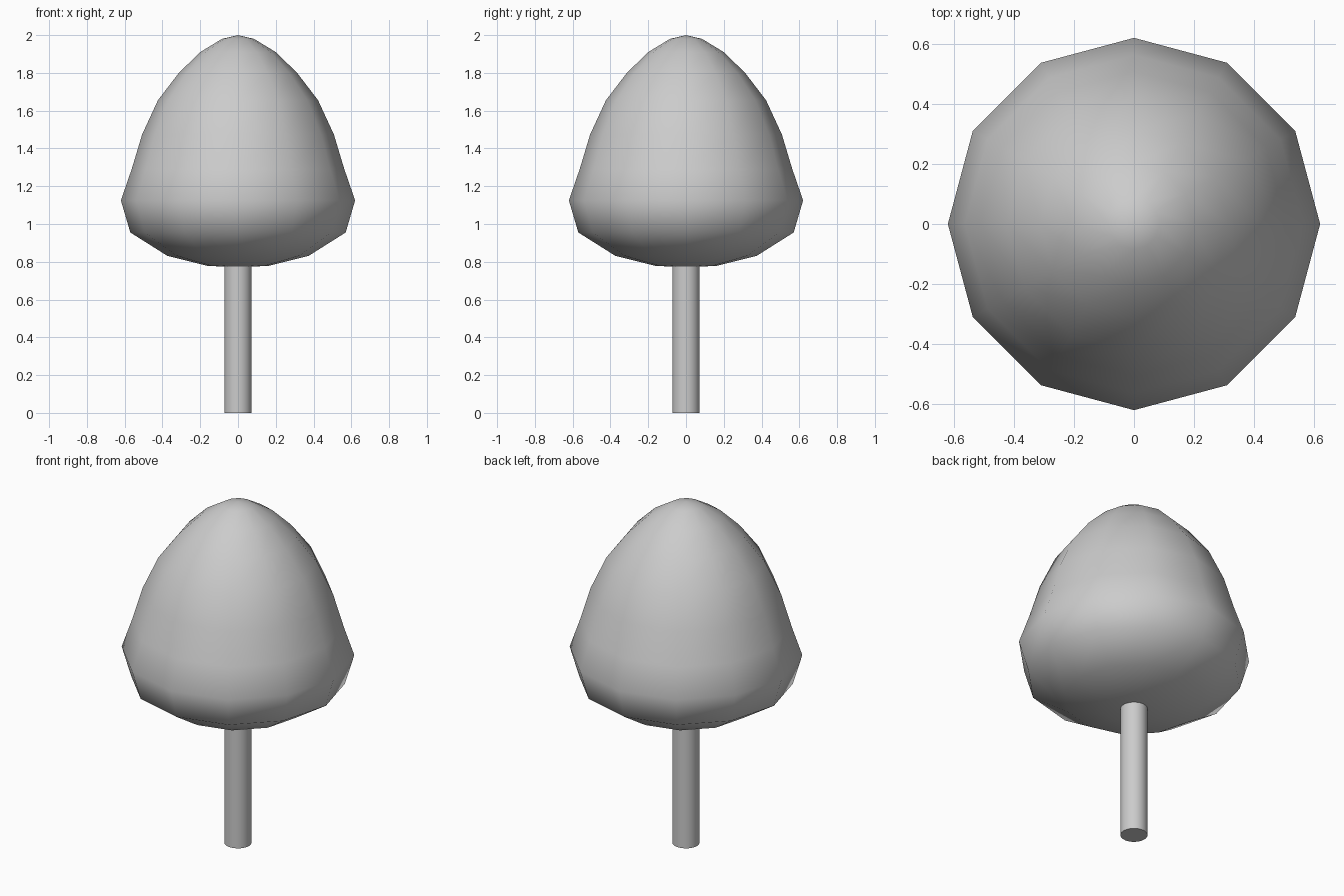
import bpy, bmesh, math

if "Cube" in bpy.data.objects:
    bpy.data.objects.remove(bpy.data.objects["Cube"])

def lathe(name, profile, sides, angle):
    """Spin a (radius, z) profile round z; radius 0 makes a pole."""
    bm = bmesh.new()
    rings = []
    for r, z in profile:
        n = sides if r > 0 else 1
        rings.append([bm.verts.new((r * math.cos(2 * math.pi * i / sides),
                                    r * math.sin(2 * math.pi * i / sides), z))
                      for i in range(n)])
    for a, b in zip(rings, rings[1:]):
        for i in range(sides):
            j = (i + 1) % sides
            quad = [a[i % len(a)], a[j % len(a)], b[j % len(b)], b[i % len(b)]]
            bm.faces.new(list(dict.fromkeys(quad)))
    bmesh.ops.recalc_face_normals(bm, faces=bm.faces[:])
    mesh = bpy.data.meshes.new(name)
    bm.to_mesh(mesh)
    bm.free()
    obj = bpy.data.objects.new(name, mesh)
    bpy.context.collection.objects.link(obj)
    bpy.ops.object.select_all(action='DESELECT')
    obj.select_set(True)
    bpy.context.view_layer.objects.active = obj
    bpy.ops.object.shade_smooth_by_angle(angle=math.radians(angle))
    return obj

# Leafy crown: twelve-sided, smooth shaded egg with a bulging base
lathe("crown", [(0, 0.77), (0.165, 0.779), (0.375, 0.832), (0.57, 0.955),
                (0.62, 1.125), (0.563, 1.29), (0.508, 1.473), (0.424, 1.655),
                (0.313, 1.80), (0.2, 1.91), (0.085, 1.98), (0, 2.0)], 12, 80)

# Trunk: plain cylinder reaching just into the crown
lathe("trunk", [(0, 0), (0.072, 0), (0.072, 0.85), (0, 0.85)], 24, 40)
